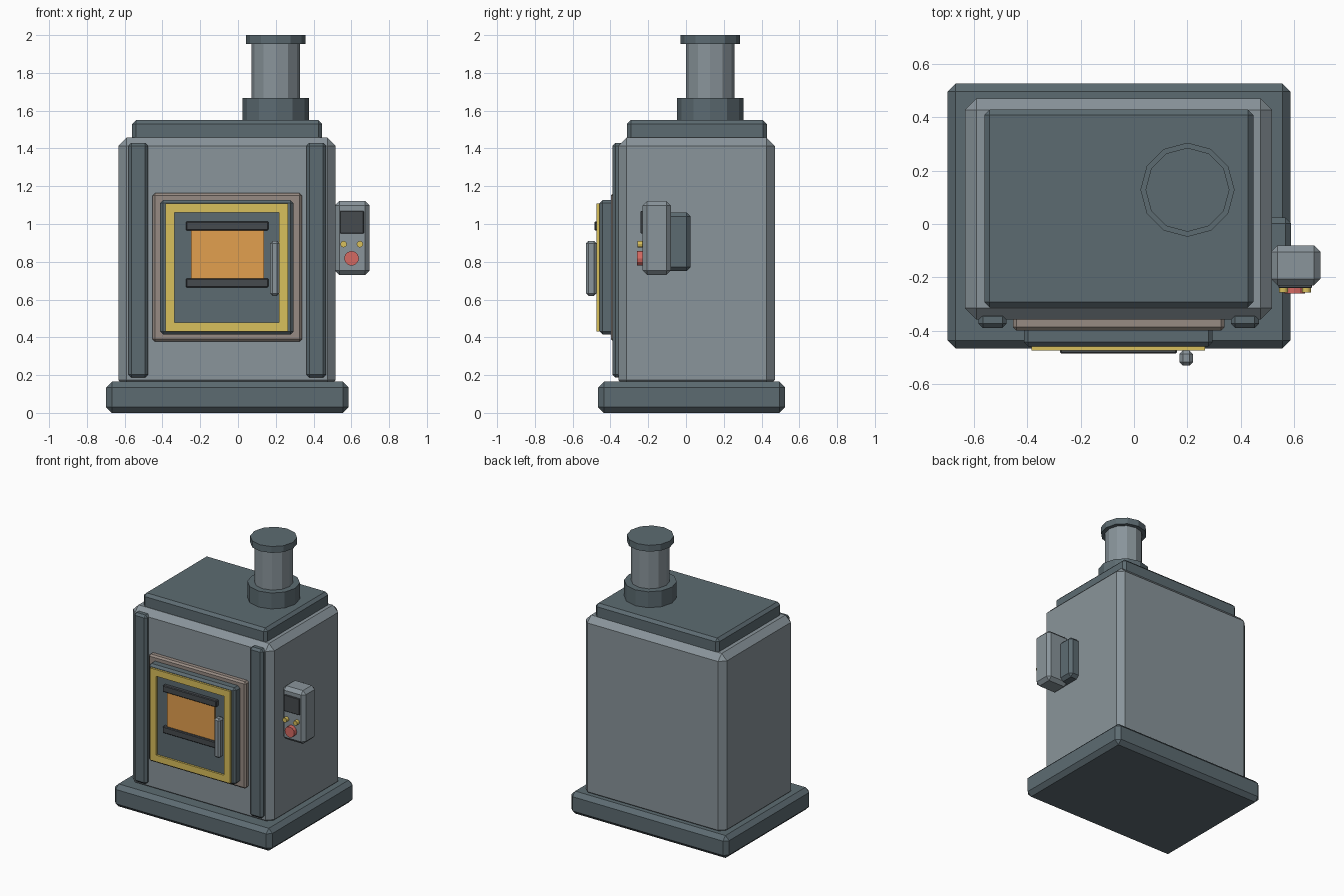
import bpy, bmesh
from math import pi
from mathutils import Matrix

if "Cube" in bpy.data.objects:
    bpy.data.objects.remove(bpy.data.objects["Cube"])


def material(name, rgb):
    m = bpy.data.materials.new(name)
    m.diffuse_color = (*[(c / 255) ** 2.2 for c in rgb], 1)
    m.use_nodes = True
    m.node_tree.nodes["Principled BSDF"].inputs["Base Color"].default_value = m.diffuse_color
    return m


STEEL = material("steel", (136, 147, 153))
SLATE = material("slate", (93, 107, 113))
TAN = material("warm_grey", (150, 138, 130))
BRASS = material("brass", (216, 190, 92))
GLOW = material("glow", (226, 158, 80))
DARK = material("charcoal", (72, 76, 80))
RED = material("red", (212, 105, 98))


def finish(bm, name, mat, bevel=0):
    if bevel:
        bmesh.ops.bevel(bm, geom=bm.edges[:], offset=bevel, segments=1, affect='EDGES')
    me = bpy.data.meshes.new(name)
    bm.to_mesh(me)
    bm.free()
    me.materials.append(mat)
    ob = bpy.data.objects.new(name, me)
    bpy.context.collection.objects.link(ob)
    return ob


def box(name, x, y, z, mat, bevel=0):
    """Box from (min, max) ranges with chamfered edges."""
    bm = bmesh.new()
    bmesh.ops.create_cube(bm, size=1)
    for v in bm.verts:
        for i, (a, b) in enumerate((x, y, z)):
            v.co[i] = a if v.co[i] < 0 else b
    return finish(bm, name, mat, bevel)


def cylinder(name, r, depth, centre, mat, axis='Z'):
    bm = bmesh.new()
    m = Matrix.Translation(centre)
    if axis == 'Y':
        m = m @ Matrix.Rotation(pi / 2, 4, 'X')
    bmesh.ops.create_cone(bm, cap_ends=True, segments=12, radius1=r, radius2=r,
                          depth=depth, matrix=m)
    return finish(bm, name, mat)


# Main housing
box("base", (-.698, .585), (-.465, .525), (0, .165), SLATE, .03)
box("body", (-.632, .516), (-.358, .47), (.13, 1.457), STEEL, .043)
box("top_plate", (-.56, .446), (-.312, .428), (1.42, 1.55), SLATE, .02)
for side, x in (("left", -.581), ("right", .362)):
    box(f"{side}_front_rib", (x, x + .105), (-.389, -.33), (.187, 1.43), SLATE, .016)

# Chimney
for name, r, z0, z1 in (("chimney_collar", .176, 1.53, 1.667),
                        ("chimney_pipe", .129, 1.65, 1.97),
                        ("chimney_cap", .157, 1.953, 2.0)):
    cylinder(name, r, z1 - z0, (.2, .128, (z0 + z1) / 2), SLATE if r > .15 else STEEL)

# Door with surround
box("door_surround", (-.452, .338), (-.398, -.34), (.378, 1.163), TAN, .012)
box("door", (-.412, .294), (-.458, -.37), (.415, 1.127), SLATE, .016)

# Brass trim around the door
for name, z in (("top", 1.06), ("bottom", .431)):
    box(f"{name}_trim", (-.383, .266), (-.473, -.45), (z, z + .048), BRASS)
for name, x in (("left", -.383), ("right", .218)):
    box(f"{name}_trim", (x, x + .048), (-.473, -.45), (.479, 1.06), BRASS)

# Window, its bars and the handle
box("window", (-.249, .137), (-.47, -.45), (.69, .99), GLOW)
for name, z in (("upper", .966), ("lower", .664)):
    box(f"{name}_window_bar", (-.276, .161), (-.485, -.45), (z, z + .048), DARK, .005)
box("door_handle", (.17, .22), (-.53, -.473), (.62, .91), STEEL, .013)

# Side control box
box("control_mount", (.49, .588), (-.15, .024), (.75, 1.062), SLATE, .022)
box("control_box", (.513, .697), (-.23, -.08), (.73, 1.122), STEEL, .024)
box("control_screen", (.54, .666), (-.24, -.22), (.95, 1.07), DARK, .003)
for side, x in (("left", .559), ("right", .645)):
    cylinder(f"{side}_button", .017, .037, (x, -.2385, .893), BRASS, 'Y')
cylinder("red_knob", .039, .04, (.601, -.24, .818), RED, 'Y')
